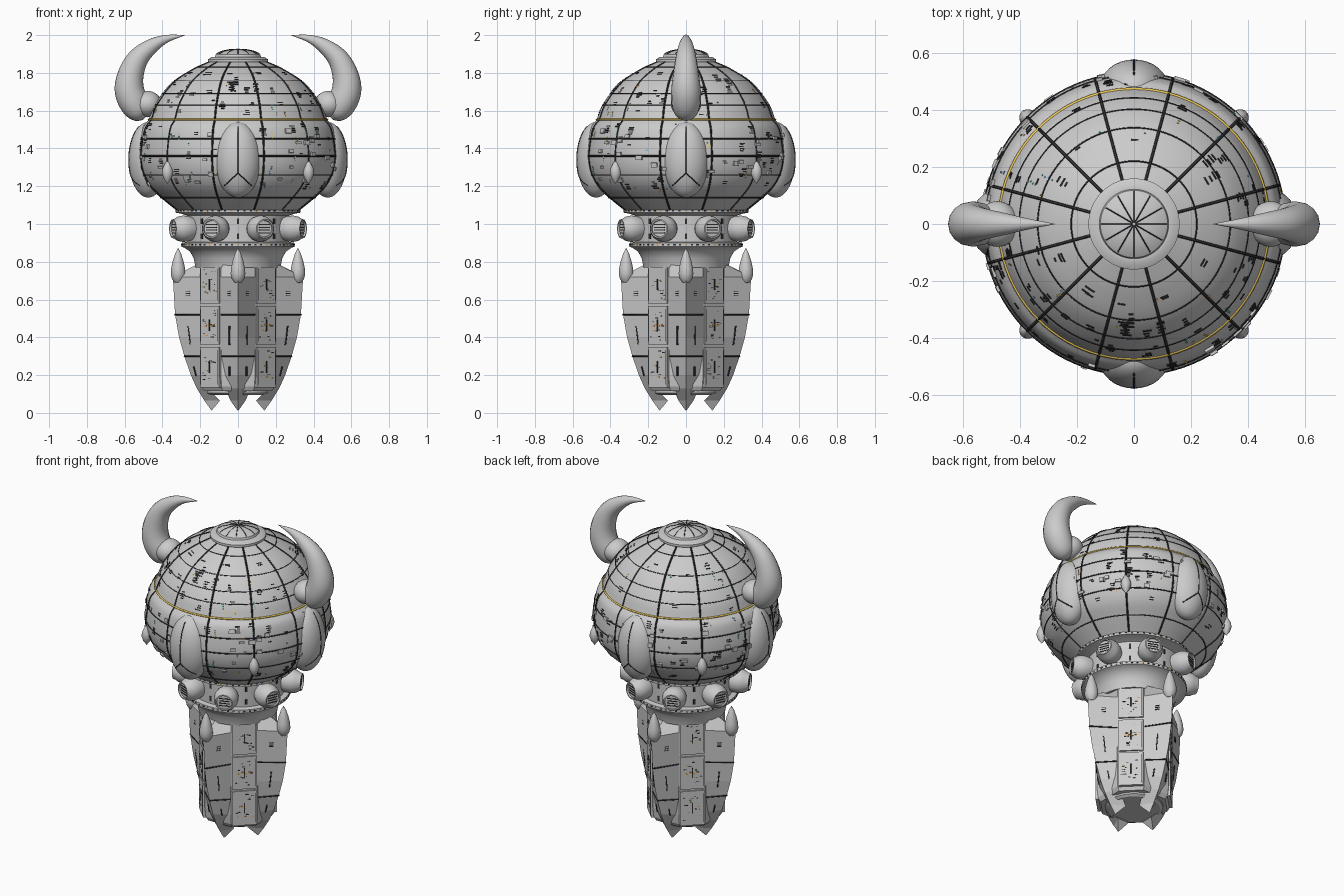
import bpy, bmesh, math, random
from math import sin, cos, pi, radians
from mathutils import Matrix, Vector

if "Cube" in bpy.data.objects:
    bpy.data.objects.remove(bpy.data.objects["Cube"])

random.seed(4)
T = Matrix.Translation
COLS = {"dark": (.03, .03, .03, 1), "yellow": (.85, .6, .1, 1), "orange": (.75, .35, .08, 1),
        "green": (.15, .5, .3, 1), "blue": (.15, .4, .6, 1)}
MATS = {}
for k, c in COLS.items():
    MATS[k] = bpy.data.materials.new(k)
    MATS[k].diffuse_color = c


def finish(name, bm, col=None, smooth=True):
    bmesh.ops.remove_doubles(bm, verts=bm.verts, dist=1e-5)
    bmesh.ops.recalc_face_normals(bm, faces=bm.faces)
    me = bpy.data.meshes.new(name)
    bm.to_mesh(me)
    bm.free()
    ob = bpy.data.objects.new(name, me)
    bpy.context.collection.objects.link(ob)
    if col:
        me.materials.append(MATS[col])
    if smooth:
        bpy.ops.object.select_all(action='DESELECT')
        ob.select_set(True)
        bpy.context.view_layer.objects.active = ob
        bpy.ops.object.shade_smooth_by_angle(angle=radians(32))
    return ob


def loft(bm, rings, M=Matrix()):
    vs = [[bm.verts.new(M @ Vector(p)) for p in r] for r in rings]
    n = len(vs[0])
    for a, b in zip(vs, vs[1:]):
        for i in range(n):
            bm.faces.new((a[i], a[(i + 1) % n], b[(i + 1) % n], b[i]))
    bm.faces.new(vs[0])
    bm.faces.new(vs[-1])


def revolve(name, prof, seg=96, mats=(Matrix(),), col=None):
    bm = bmesh.new()
    for M in mats:
        loft(bm, [[(max(r, 1e-4) * cos(2 * pi * i / seg), max(r, 1e-4) * sin(2 * pi * i / seg), z)
                   for i in range(seg)] for r, z in prof], M)
    return finish(name, bm, col)


def lines(name, paths, rad, col="dark", closed=False, radii=None):
    cu = bpy.data.curves.new(name, 'CURVE')
    cu.dimensions, cu.bevel_depth, cu.bevel_resolution = '3D', rad, 6 if radii else 0
    for p in paths:
        s = cu.splines.new('POLY')
        s.points.add(len(p) - 1)
        s.use_cyclic_u = closed
        for i, q in enumerate(p):
            s.points[i].co = (*q, 1)
            s.points[i].radius = radii[i] if radii else 1
    ob = bpy.data.objects.new(name, cu)
    bpy.context.collection.objects.link(ob)
    bpy.ops.object.select_all(action='DESELECT')
    ob.select_set(True)
    bpy.context.view_layer.objects.active = ob
    bpy.ops.object.convert(target='MESH')
    ob = bpy.context.object
    if col:
        ob.data.materials.append(MATS[col])
    if radii:
        bpy.ops.object.shade_smooth()


def smooth_path(pts, n=6):
    # Catmull-Rom through the points
    P = [Vector(p) for p in pts]
    P = [2 * P[0] - P[1]] + P + [2 * P[-1] - P[-2]]
    out = []
    for a, b, c, d in zip(P, P[1:], P[2:], P[3:]):
        for t in (i / n for i in range(n)):
            out.append(.5 * (2 * b + (c - a) * t + (2 * a - 5 * b + 4 * c - d) * t * t + (3 * b - a - 3 * c + d) * t ** 3))
    return [tuple(p) for p in out + [P[-2]]]


def at(prof, z):
    for (r0, z0), (r1, z1) in zip(prof, prof[1:]):
        if z0 <= z <= z1:
            return r0 + (r1 - r0) * (z - z0) / (z1 - z0), math.atan2(r0 - r1, z1 - z0)
    return prof[-1][0], 0


def polar(r, a, z):
    return (r * cos(a), r * sin(a), z)


def frame(r, a, z, tilt=0):
    # local x points out of the surface
    return T(polar(r, a, z)) @ Matrix.Rotation(a, 4, 'Z') @ Matrix.Rotation(-tilt, 4, 'Y')


def ring(prof, z):
    return [polar(at(prof, z)[0], 2 * pi * i / 96, z) for i in range(96)]


BOX = {k: bmesh.new() for k in [*COLS, "grey"]}


def box(col, M, t, w, h):
    bmesh.ops.create_cube(BOX[col], size=1, matrix=M @ Matrix.Diagonal((t, w, h, 1)))


QUARTERS = [i * pi / 2 for i in range(4)]
DIAGS = [a + pi / 4 for a in QUARTERS]
TWELVE = [radians(15 + 30 * i) for i in range(12)]

# main shells
lower = smooth_path([(.33, 1.075), (.41, 1.14), (.475, 1.2), (.515, 1.27), (.53, 1.35), (.522, 1.44), (.505, 1.51), (.475, 1.548)])
upper = smooth_path([(.475, 1.548), (.44, 1.635), (.355, 1.745), (.25, 1.815), (.15, 1.86)])
revolve("lower_shell", lower)
revolve("upper_dome", upper)
revolve("crown_cap", [(.15, 1.845), (.16, 1.86), (.16, 1.872), (.135, 1.885), (.122, 1.885), (.118, 1.897), (.09, 1.913), (.05, 1.922), (0, 1.925)])
revolve("neck", [(.2, .77), (.225, .77), (.235, .82), (.255, .855), (.285, .875), (.3, .88), (.3, .9), (.27, .905), (.27, 1.045),
                 (.3, 1.055), (.33, 1.06), (.33, 1.08), (.2, 1.08)])

# panel seams on the shells
lines("dome_seams", [[polar(r, a, z) for r, z in upper] for a in TWELVE], .005)
lines("shell_seams", [[polar(r, a, z) for r, z in lower] for a in TWELVE], .005)
lines("dome_rings", [ring(upper, z) for z in (1.63, 1.69, 1.76, 1.83)], .003, closed=True)
lines("shell_rings", [ring(lower, z) for z in (1.14, 1.26, 1.36, 1.45)], .004, closed=True)
lines("yellow_band", [ring(upper, 1.552)], .006, "yellow", True)
lines("cap_spokes", [[polar(r, a + pi / 12, z) for r, z in ((.115, 1.9), (.09, 1.914), (.05, 1.923), (.005, 1.926))]
                     for a in TWELVE[::1]], .002)

# large side pods with split seams
bm = bmesh.new()
for a in QUARTERS:
    bmesh.ops.create_uvsphere(bm, u_segments=32, v_segments=24, radius=1,
                              matrix=frame(.475, a, 1.34) @ Matrix.Diagonal((.103, .122, .2, 1)))
finish("side_pods", bm)


def pod_pt(a, y, dz):
    return frame(.475, a, 1.34) @ Vector((.103 * math.sqrt(max(0, 1 - (y / .122) ** 2 - (dz / .2) ** 2)), y, dz))


for_pods = []
for a in QUARTERS:
    for_pods.append([pod_pt(a, 0, -.07 + .027 * i) for i in range(11)])
    for s in (-1, 1):
        for_pods.append([pod_pt(a, s * .0145 * i, -.07 - .0135 * i) for i in range(6)])
lines("pod_seams", for_pods, .003)

# small diagonal pods
revolve("small_pods", [(0, -.062), (.02, -.035), (.03, -.005), (.026, .02), (.014, .045), (0, .062)], 20,
        [frame(.528, a, 1.275) for a in DIAGS])

# horns and their root balls
horn = smooth_path([(.49, 1.565, .02), (.515, 1.59, .06), (.55, 1.64, .077), (.575, 1.71, .078), (.568, 1.79, .069),
                    (.53, 1.875, .056), (.46, 1.94, .04), (.38, 1.98, .021), (.28, 2.0, .001)])
bm = bmesh.new()
for side, s in (("left", -1), ("right", 1)):
    lines(side + "_horn", [[(s * x, 0, z) for x, z, r in horn]], 1, None, radii=[r for x, z, r in horn])
    bmesh.ops.create_uvsphere(bm, u_segments=32, v_segments=20, radius=1,
                              matrix=T((s * .48, 0, 1.635)) @ Matrix.Diagonal((.075, .08, .07, 1)))
finish("horn_roots", bm)

# round lamps around the neck
LAMPS = [radians(22.5 + 45 * i) for i in range(8)]
revolve("neck_lamps", [(.055, -.06), (.067, -.025), (.07, .005), (.065, .032), (.053, .052), (.05, .064), (.043, .064), (.042, .054), (0, .054)],
        28, [frame(.31, a, .975) @ Matrix.Rotation(pi / 2, 4, 'Y') for a in LAMPS])
for a in LAMPS:
    for dz in (-.022, -.007, .007, .022):
        box("dark", frame(.365, a, .975 + dz), .004, .06, .005)
    for k in (-.02, .02):
        box("dark", frame(.271, a + pi / 8, .975 + k * 2), .004, .012, .03)
for i in range(60):
    a = 2 * pi * i / 60
    box("dark" if i % 4 else "orange", frame(.33, a, 1.07), .004, .012, .006)
    box("dark" if i % 5 else "orange", frame(.3, a, .89), .004, .012, .006)

# central column and raised panels
bm = bmesh.new()
octo = [(.2, .09), (.09, .2), (-.09, .2), (-.2, .09), (-.2, -.09), (-.09, -.2), (.09, -.2), (.2, -.09)]
loft(bm, [[(x * k, y * k, z) for x, y in octo] for k, z in ((.9, .115), (.97, .14), (1, .2), (1, .795))])
finish("column", bm, smooth=False)
revolve("column_base", [(0, .095), (.15, .095), (.165, .105), (.165, .12), (.185, .125), (.185, .15), (0, .15)], 48)
for a in DIAGS:
    for z0, z1 in ((.135, .35), (.362, .565), (.58, .78)):
        zc, h = (z0 + z1) / 2, z1 - z0
        box("grey", frame(.205, a, zc), .018, .142, h)
        for s in (-1, 1):
            box("dark", frame(.2145, a, zc) @ T((0, s * .064, 0)), .002, .002, h * .85)
        box("dark", frame(.2145, a, zc), .004, .006, h * .3)
        for i in range(14):
            box(random.choice(["dark"] * 5 + ["orange", "orange", "green"]),
                frame(.214, a, zc) @ T((0, random.uniform(-.05, .05), random.uniform(-.4, .4) * h)),
                .004, random.uniform(.004, .02), .004)
    for k in range(4):
        box("orange", frame(.215, a, .46) @ T((0, -.03 + .02 * k, .006 * (k % 2))), .006, .014, .007)

# claw fins: (z, ridge radius, inner radius, half width)
FIN = [(.79, .21, .19, .09), (.72, .345, .19, .09), (.52, .333, .19, .09), (.4, .312, .19, .09), (.3, .284, .19, .088),
       (.2, .25, .18, .08), (.13, .218, .15, .068), (.065, .178, .085, .04), (.012, .14, .135, .002)]
bm = bmesh.new()
seams = []
for a in QUARTERS:
    M = Matrix.Rotation(a, 4, 'Z')
    loft(bm, [[(r, 0, z), (min(b + .01, r), w, z), (min(b + .01, r), -w, z)] for z, r, b, w in FIN], M)
    for z, r in ((.52, .334), (.3, .285)):
        seams.append([M @ Vector(p) for p in ((.2, -.09, z), (r, 0, z), (.2, .09, z))])
    for s in (-1, 1):
        for z, L, r in ((.62, .0, .339), (.41, .1, .314), (.22, .05, .257)):
            if L:
                seams.append([M @ Vector((.2 + (rr - .2) * .5, s * .045, zz)) for rr, zz in ((r + .012, z + L / 2), (r - .012, z - L / 2))])
        for i in range(3):
            n = math.atan2(.14, .09) - pi / 2
            box("dark", M @ T((.265, s * .0485, .62 + .012 * i)) @ Matrix.Rotation(s * radians(57), 4, 'Z'), .005, .025, .004)
finish("claw_fins", bm, smooth=False)
lines("fin_seams", seams, .004)

# teardrop spikes above the fins
revolve("spikes", [(0, .685), (.018, .69), (.032, .708), (.039, .735), (.037, .765), (.028, .805), (.015, .845), (0, .873)], 24,
        [T(polar(.317, a, 0)) for a in QUARTERS])

# scattered surface detail in small clusters
for prof, z0, z1, count in ((lower, 1.17, 1.53, 130), (upper, 1.57, 1.8, 75)):
    for i in range(count):
        a, z = random.uniform(0, 2 * pi), random.uniform(z0, z1)
        col = random.choice(["dark"] * 6 + ["orange", "green", "yellow", "blue"])
        for k in range(random.randint(1, 4)):
            zz = min(max(z + .011 * k, z0), z1)
            r, t = at(prof, zz)
            w = random.uniform(.015, .035) if col == "dark" else .007
            box(col, frame(r, a + random.uniform(0, .02), zz, t), .005, w, .006)
for i in range(70):
    z = random.uniform(1.2, 1.5)
    r, t = at(lower, z)
    box("grey", frame(r, random.uniform(0, 2 * pi), z, t), .018, random.uniform(.02, .04), random.uniform(.012, .026))
for k, b in BOX.items():
    finish("raised_panels" if k == "grey" else k + "_details", b, None if k == "grey" else k, False)

for m in bpy.data.materials:
    if m.users and not m.is_grease_pencil:
        m.use_nodes = True
        m.node_tree.nodes["Principled BSDF"].inputs["Base Color"].default_value = m.diffuse_color
